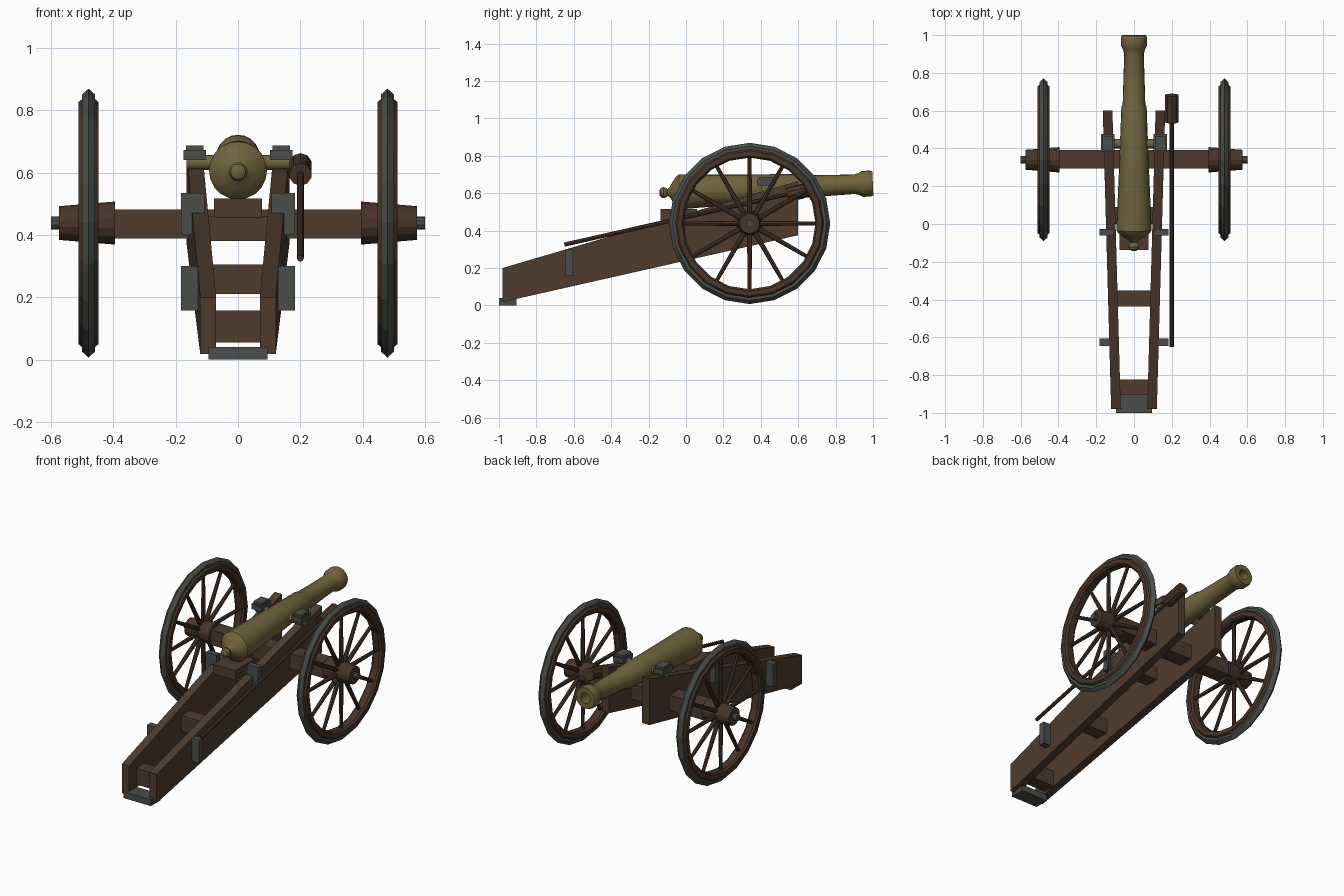
import bpy, bmesh, math
from mathutils import Vector, Matrix

if "Cube" in bpy.data.objects:
    bpy.data.objects.remove(bpy.data.objects["Cube"])


def material(name, rgb):
    m = bpy.data.materials.new(name)
    m.diffuse_color = (*rgb, 1)
    m.use_nodes = True
    m.node_tree.nodes["Principled BSDF"].inputs["Base Color"].default_value = m.diffuse_color
    return m


WOOD = material("carriage_wood", (0.080, 0.045, 0.027))
DARK = material("wheel_wood", (0.066, 0.035, 0.022))
IRON = material("iron", (0.070, 0.076, 0.067))
BRONZE = material("bronze", (0.165, 0.125, 0.047))


def finish(name, bm, mat, smooth=False):
    bmesh.ops.recalc_face_normals(bm, faces=bm.faces)
    me = bpy.data.meshes.new(name)
    bm.to_mesh(me)
    bm.free()
    me.materials.append(mat)
    ob = bpy.data.objects.new(name, me)
    bpy.context.collection.objects.link(ob)
    if smooth:
        bpy.ops.object.select_all(action='DESELECT')
        ob.select_set(True)
        bpy.context.view_layer.objects.active = ob
        bpy.ops.object.shade_smooth_by_angle(angle=math.radians(35))
    return ob


def box(name, x, y, z, mat):
    """Box from (low, high) ranges."""
    bm = bmesh.new()
    bmesh.ops.create_cube(bm, size=1)
    for v in bm.verts:
        v.co = [r[0] if c < 0 else r[1] for r, c in zip((x, y, z), v.co)]
    return finish(name, bm, mat)


def rod(name, a, b, r1, r2, mat, sides=12, smooth=False):
    """Tapered cylinder between two points."""
    a, b = Vector(a), Vector(b)
    bm = bmesh.new()
    rot = (b - a).to_track_quat('Z', 'Y').to_matrix().to_4x4()
    bmesh.ops.create_cone(bm, cap_ends=True, segments=sides, radius1=r1, radius2=r2,
                          depth=(b - a).length,
                          matrix=Matrix.Translation((a + b) / 2) @ rot)
    return finish(name, bm, mat, smooth)


def lathe(name, profile, sides, matrix, mat, closed=False, smooth=False):
    """Spin (distance along local z, radius) points around local z."""
    bm = bmesh.new()
    rings = []
    for h, r in profile:
        rings.append([bm.verts.new((r * math.cos(2 * math.pi * i / sides),
                                    r * math.sin(2 * math.pi * i / sides), h))
                      for i in range(sides)])
    pairs = list(zip(rings, rings[1:]))
    if closed:
        pairs.append((rings[-1], rings[0]))
    else:
        bm.faces.new(rings[0])
        bm.faces.new(rings[-1])
    for p, q in pairs:
        for i in range(sides):
            j = (i + 1) % sides
            bm.faces.new((p[i], p[j], q[j], q[i]))
    bm.transform(matrix)
    return finish(name, bm, mat, smooth)


# Barrel with cascabel knob, reinforce step, muzzle swell and bore
tilt = math.atan(0.0438)
along_y = Matrix.Translation((0, 0, 0.608)) @ Matrix.Rotation(tilt - math.pi / 2, 4, 'X')
barrel = [(-0.142, 0.012), (-0.135, 0.024), (-0.12, 0.030), (-0.105, 0.024), (-0.098, 0.017),
          (-0.085, 0.030), (-0.07, 0.055), (-0.05, 0.082), (-0.035, 0.093), (0.0, 0.092),
          (0.3, 0.079), (0.62, 0.067), (0.635, 0.060), (0.90, 0.052), (0.925, 0.058),
          (0.945, 0.069), (0.985, 0.070), (1.0, 0.064), (1.0, 0.032), (0.88, 0.032)]
lathe("barrel", barrel, 20, along_y, BRONZE, smooth=True)
rod("trunnions", (-0.165, 0.425, 0.632), (0.165, 0.425, 0.632), 0.024, 0.024, BRONZE, 12, True)

# Axle beam between the wheels
CY, CZ = 0.34, 0.438
box("axle_beam", (-0.42, 0.42), (0.293, 0.393), (0.388, 0.482), WOOD)

wheel_rim = [(-0.032, 0.362), (-0.020, 0.352), (0.020, 0.352), (0.032, 0.362),
             (0.032, 0.388), (0.021, 0.397), (-0.021, 0.397), (-0.032, 0.388)]
tyre = [(-0.021, 0.390), (0.021, 0.390), (0.021, 0.412), (0.0, 0.431), (-0.021, 0.412)]

for s, side in ((-1, "left"), (1, "right")):
    # Wheel: felloe rim, iron tyre, hub, axle tip and spokes
    place = Matrix.Translation((s * 0.479, CY, CZ)) @ Matrix.Rotation(math.pi / 2, 4, 'Y')
    lathe(side + "_wheel_rim", wheel_rim, 20, place, DARK, closed=True)
    lathe(side + "_tyre", tyre, 20, place, IRON, closed=True)
    rod(side + "_hub", (s * 0.394, CY, CZ), (s * 0.574, CY, CZ), 0.069, 0.054, DARK, 14)
    rod(side + "_axle_tip", (s * 0.55, CY, CZ), (s * 0.6, CY, CZ), 0.021, 0.021, IRON, 10)
    for k in range(12):
        a = math.pi * k / 6
        d = Vector((0, math.cos(a), math.sin(a)))
        c = Vector((s * 0.479, CY, CZ))
        rod(f"{side}_spoke_{k + 1}", c + d * 0.04, c + d * 0.37, 0.014, 0.010, DARK, 8)

    # Cheek: long plank narrowing towards the trail end
    bm = bmesh.new()
    outline = [(-0.98, 0.018), (0.6, 0.375), (0.6, 0.665), (-0.98, 0.2)]
    loops = []
    for off in (0.0, 0.051):
        loops.append([bm.verts.new((s * (0.07 + off + (y + 0.98) * 0.028), y, z))
                      for y, z in outline])
    bm.faces.new(loops[0])
    bm.faces.new(loops[1])
    for i in range(4):
        j = (i + 1) % 4
        bm.faces.new((loops[0][i], loops[0][j], loops[1][j], loops[1][i]))
    finish(side + "_cheek", bm, WOOD)

    # Iron trunnion caps and side brackets
    xs = lambda a, b: tuple(sorted((s * a, s * b)))
    box(side + "_trunnion_cap", xs(0.103, 0.174), (0.38, 0.477), (0.64, 0.672), IRON)
    box(side + "_cap_top", xs(0.110, 0.167), (0.39, 0.467), (0.672, 0.686), IRON)
    box(side + "_rear_bracket", xs(0.125, 0.182), (-0.645, -0.605), (0.157, 0.30), IRON)
    box(side + "_front_bracket", xs(0.107, 0.182), (-0.062, -0.026), (0.40, 0.535), IRON)

# Cross pieces between the cheeks, breech bed and trail plate
box("trail_transom", (-0.08, 0.08), (-0.905, -0.822), (0.055, 0.157), WOOD)
box("middle_transom", (-0.095, 0.095), (-0.437, -0.352), (0.21, 0.305), WOOD)
box("front_transom", (-0.11, 0.11), (0.0, 0.09), (0.38, 0.46), WOOD)
box("breech_bed", (-0.077, 0.077), (-0.137, 0.06), (0.455, 0.516), WOOD)
box("trail_plate", (-0.095, 0.095), (-1.0, -0.905), (0.0, 0.04), IRON)

# Rammer lying along the right cheek
rod("rammer_staff", (0.2, -0.65, 0.325), (0.2, 0.6, 0.607), 0.011, 0.011, DARK, 8)
rod("rammer_head", (0.2, 0.54, 0.594), (0.2, 0.682, 0.626), 0.037, 0.037, DARK, 10)
